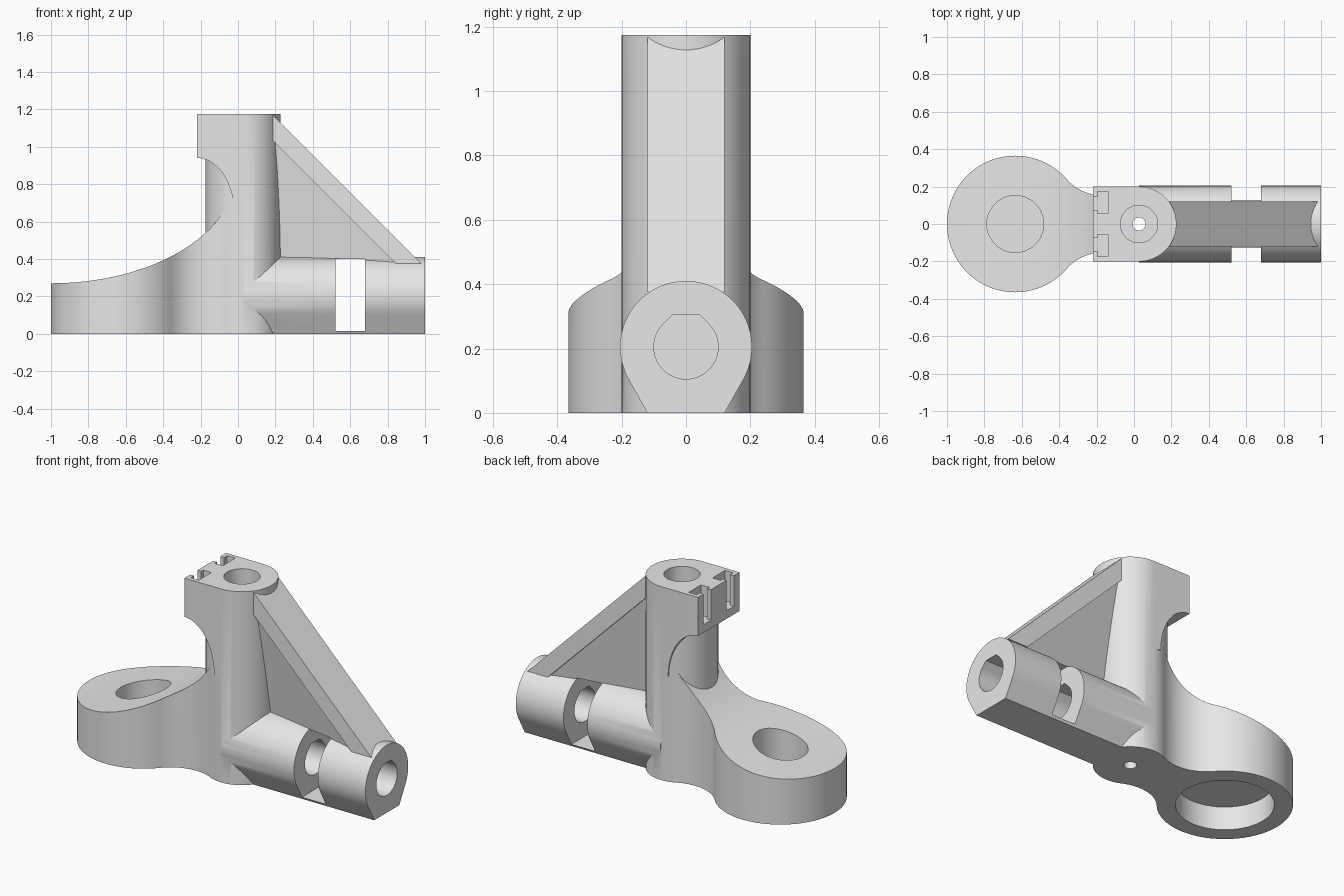
import bpy, bmesh
from math import sin, cos, pi, radians, hypot, atan2, sqrt

cube = bpy.data.objects.get("Cube")
if cube:
    bpy.data.objects.remove(cube, do_unlink=True)

grey = bpy.data.materials.new("plain_grey")
grey.use_nodes = True
grey.diffuse_color = (0.8, 0.8, 0.8, 1)
grey.node_tree.nodes["Principled BSDF"].inputs["Base Color"].default_value = grey.diffuse_color

COL_X, COL_R, TOP = 0.027, 0.2, 1.175      # upright column
RING_X, RING_R = -0.635, 0.365             # mounting ring
TUBE_R = 0.205                             # horizontal tube


def make(name, bm):
    bmesh.ops.recalc_face_normals(bm, faces=bm.faces)
    mesh = bpy.data.meshes.new(name)
    bm.to_mesh(mesh)
    bm.free()
    mesh.materials.append(grey)
    ob = bpy.data.objects.new(name, mesh)
    bpy.context.collection.objects.link(ob)
    return ob


def prism(name, pts, axis, lo, hi):
    """Extrude a flat outline along one axis."""
    place = {"x": lambda u, v, d: (d, u, v),
             "y": lambda u, v, d: (u, d, v),
             "z": lambda u, v, d: (u, v, d)}[axis]
    bm = bmesh.new()
    ends = [[bm.verts.new(place(u, v, d)) for u, v in pts] for d in (lo, hi)]
    bm.faces.new(ends[0])
    bm.faces.new(ends[1])
    n = len(pts)
    for i in range(n):
        j = (i + 1) % n
        bm.faces.new((ends[0][i], ends[0][j], ends[1][j], ends[1][i]))
    return make(name, bm)


def arc(cx, cy, rx, ry, a, b, n):
    return [(cx + rx * cos(a + (b - a) * i / n), cy + ry * sin(a + (b - a) * i / n))
            for i in range(n + 1)]


def circle(cx, cy, r, n=96):
    return arc(cx, cy, r, r, 0, 2 * pi, n)[:-1]


def box(name, x0, x1, y0, y1, z0, z1):
    return prism(name, [(x0, y0), (x1, y0), (x1, y1), (x0, y1)], "z", z0, z1)


def combine(target, other, operation):
    mod = target.modifiers.new(operation, "BOOLEAN")
    mod.operation, mod.solver, mod.object = operation, "EXACT", other
    bpy.context.view_layer.objects.active = target
    bpy.ops.object.modifier_apply(modifier=mod.name)
    bpy.data.objects.remove(other, do_unlink=True)


# Upright column
bracket = prism("bracket", circle(COL_X, 0, COL_R), "z", 0, TOP)

# Ring arm: disc blended into the column by concave fillets
fr = 0.25
span, d1, d2 = COL_X - RING_X, RING_R + fr, COL_R + fr
off = (d1 * d1 - d2 * d2 + span * span) / (2 * span)
fx, fy = RING_X + off, sqrt(d1 * d1 - off * off)
a_ring = atan2(fy, off)
a_col = atan2(-fy, COL_X - fx)
half = arc(fx, fy, fr, fr, a_col, a_ring - pi, 24)
half += arc(RING_X, 0, RING_R, RING_R, a_ring, pi, 40)[1:]
outline = half + [(x, -y) for x, y in reversed(half[:-1])]
arm = prism("arm", outline, "z", 0, 0.66)
scoop = prism("scoop", arc(-1, 0.87, 0.99, 0.6, 0, 2 * pi, 160)[:-1], "y", -0.6, 0.6)
combine(arm, scoop, "DIFFERENCE")

# Square head with a curved underside
head_side = [(COL_X, 0.64), (COL_X, TOP), (-0.22, TOP)]
head_side += arc(-0.22, 0.64, 0.2, 0.3, pi / 2, 0, 32)
head = prism("head", head_side, "y", -COL_R, COL_R)

# Horizontal tube with a flat foot
low = radians(-29)
tube_end = arc(0, TUBE_R, TUBE_R, TUBE_R, low, pi - low, 80) + [(-0.12, 0), (0.12, 0)]
tube = prism("tube", tube_end, "x", COL_X, 1)

# Sloping brace and the tapered web below it
brace = prism("brace", [(0.1, TOP), (0.18, TOP), (0.98, 0.375), (0.845, 0.375), (0.1, 1.12)],
              "y", -0.12, 0.12)
bm = bmesh.new()
for x, z, w in ((0.1, 1.14, 0.105), (0.86, 0.38, 0.105), (0.1, 0.52, 0.01), (0.3, 0.32, 0.01)):
    for s in (-1, 1):
        bm.verts.new((x, s * w, z))
bmesh.ops.convex_hull(bm, input=bm.verts)
web = make("web", bm)

for part in (arm, head, tube, brace, web):
    combine(bracket, part, "UNION")

# Rod sockets, nut slot, ring recesses and vent
r = 0.1
drop = arc(0, TUBE_R, r, r, radians(45), radians(-225), 48)
tip = r * (sqrt(2) - 1)
drop += [(-tip, TUBE_R + r), (tip, TUBE_R + r)]
cutters = [
    prism("tube_socket", drop, "x", 0.3, 1.1),
    box("nut_slot", 0.52, 0.68, -0.3, 0.3, 0.015, 0.4),
    prism("column_socket", circle(COL_X, 0, r, 64), "z", 0.475, 1.3),
    prism("vent", circle(COL_X, 0, 0.035, 32), "z", -0.1, 0.6),
    prism("ring_recess", circle(RING_X, 0, 0.265), "z", -0.1, 0.14),
    prism("ring_hole", circle(RING_X, 0, 0.152), "z", 0.152, 0.8),
]

# T-shaped slots in the head
for s in (-1, 1):
    tee = [(-0.3, 0.075), (-0.195, 0.075), (-0.195, 0.055), (-0.14, 0.055),
           (-0.14, 0.175), (-0.195, 0.175), (-0.195, 0.145), (-0.3, 0.145)]
    cutters.append(prism("tee_slot", [(x, s * y) for x, y in tee], "z", 0.99, 1.3))

for cutter in cutters:
    combine(bracket, cutter, "DIFFERENCE")

# Clean up and shade
bm = bmesh.new()
bm.from_mesh(bracket.data)
bmesh.ops.remove_doubles(bm, verts=bm.verts, dist=0.0003)
bm.to_mesh(bracket.data)
bm.free()
bpy.ops.object.select_all(action="DESELECT")
bracket.select_set(True)
bpy.context.view_layer.objects.active = bracket
bpy.ops.object.shade_smooth_by_angle(angle=radians(25))
